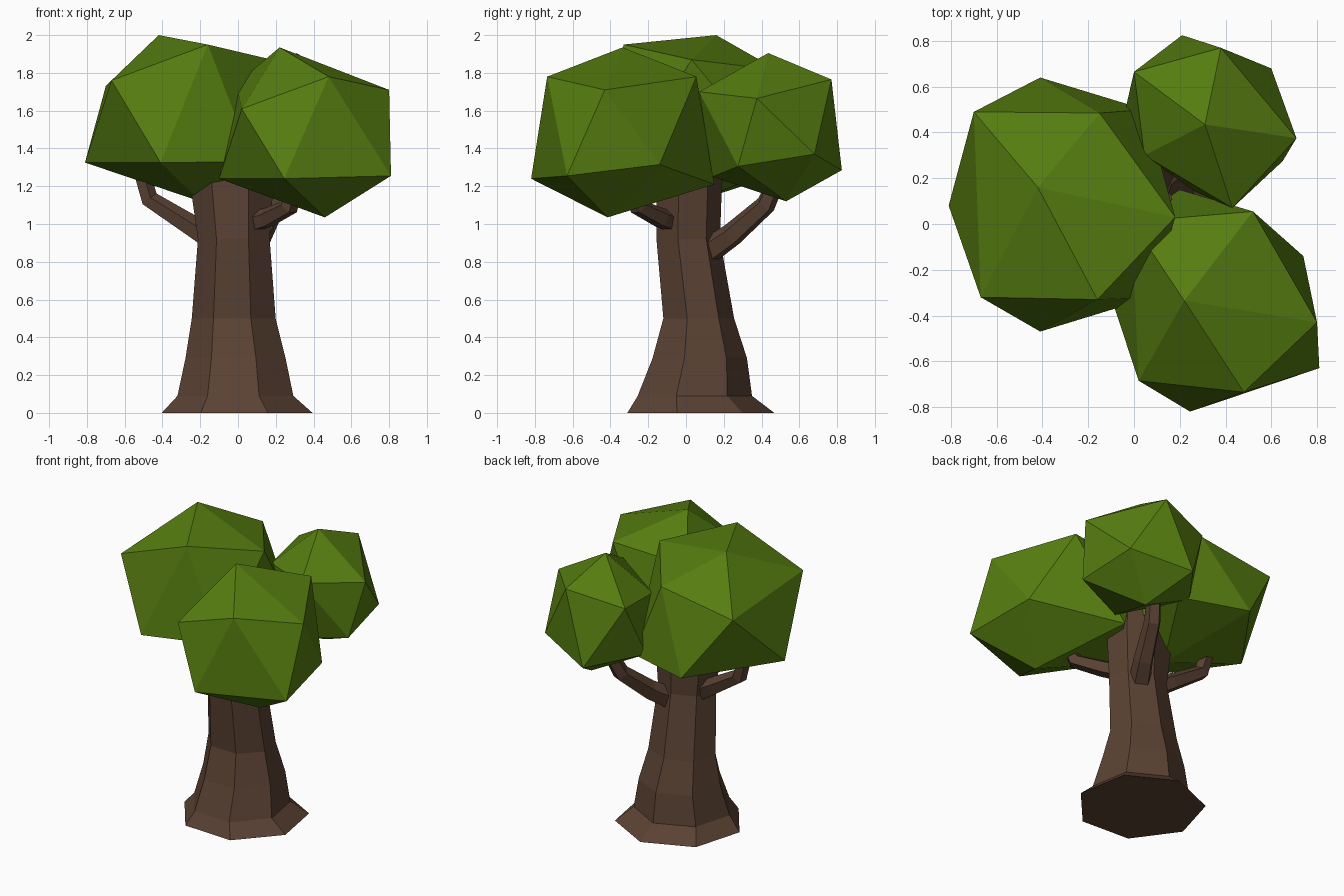
import bpy, bmesh, math
from mathutils import Vector

if "Cube" in bpy.data.objects:
    bpy.data.objects.remove(bpy.data.objects["Cube"])


def material(name, color):
    m = bpy.data.materials.new(name)
    m.diffuse_color = (*color, 1)
    m.use_nodes = True
    m.node_tree.nodes["Principled BSDF"].inputs["Base Color"].default_value = m.diffuse_color
    return m


BARK = material("brown bark", (0.102, 0.054, 0.033))
LEAF = material("green leaves", (0.093, 0.205, 0.005))


def finish(name, bm, mat):
    bmesh.ops.recalc_face_normals(bm, faces=bm.faces)
    me = bpy.data.meshes.new(name)
    bm.to_mesh(me)
    bm.free()
    me.materials.append(mat)
    ob = bpy.data.objects.new(name, me)
    bpy.context.collection.objects.link(ob)


def loft(name, rings, mat):
    """Skin a stack of equal-sized rings and cap both ends."""
    bm = bmesh.new()
    vr = [[bm.verts.new(p) for p in ring] for ring in rings]
    n = len(vr[0])
    for a, b in zip(vr, vr[1:]):
        for i in range(n):
            j = (i + 1) % n
            bm.faces.new((a[i], a[j], b[j], b[i]))
    bm.faces.new(vr[0][::-1])
    bm.faces.new(vr[-1])
    finish(name, bm, mat)


def branch(name, path, radii, sides=5):
    pts = [Vector(p) for p in path]
    rings = []
    for i, p in enumerate(pts):
        d = (pts[min(i + 1, len(pts) - 1)] - pts[max(i - 1, 0)]).normalized()
        side = d.cross(Vector((0, 0, 1))).normalized()
        up = side.cross(d)
        rings.append([p + radii[i] * (math.cos(t) * side + math.sin(t) * up)
                      for t in (2 * math.pi * k / sides + 0.3 for k in range(sides))])
    loft(name, rings, BARK)


def crown(name, top, upper, lower, bottom):
    """Uneven twenty-sided leaf clump: two poles and two rings of five."""
    bm = bmesh.new()
    for p in [top, *upper, *lower, bottom]:
        bm.verts.new(p)
    bmesh.ops.convex_hull(bm, input=bm.verts)
    finish(name, bm, LEAF)


# Seven-sided flared trunk: z, centre x, centre y, radius x, radius y
profile = [(0, 0, .063, .41, .405), (.09, -.01, .035, .315, .315),
           (.29, -.01, .063, .272, .26), (.5, -.02, .06, .228, .195),
           (.92, -.02, .005, .195, .175), (1.2, -.03, .01, .225, .18),
           (1.4, -.03, .02, .235, .19)]
angles = [math.radians(87 + 360 * k / 7) for k in range(7)]
loft("trunk", [[(cx + rx * math.cos(a), cy + ry * math.sin(a), z) for a in angles]
               for z, cx, cy, rx, ry in profile], BARK)

# Three bent branches
branch("left_branch", [(-.12, .03, .91), (-.25, .06, .99), (-.47, .09, 1.13), (-.53, .1, 1.34)],
       [.07, .06, .05, .045])
branch("front_branch", [(.04, -.04, 1.0), (.15, -.13, 1.03), (.27, -.25, 1.09), (.32, -.3, 1.28)],
       [.06, .055, .05, .045])
branch("back_branch", [(.03, .08, .83), (.12, .24, .94), (.2, .42, 1.1), (.25, .5, 1.28)],
       [.075, .065, .055, .045])

# Leaf clumps
crown("left_leaves", (-.42, .16, 2.0),
      [(-.7, .49, 1.73), (-.15, .485, 1.815), (.18, .03, 1.87), (-.16, -.33, 1.95), (-.67, -.32, 1.76)],
      [(-.41, .64, 1.31), (-.81, .08, 1.325), (-.41, -.47, 1.325), (.08, -.32, 1.33), (.05, .5, 1.3)],
      (-.2, .05, 1.12))
crown("front_leaves", (.22, -.335, 1.935),
      [(.02, -.685, 1.61), (.48, -.735, 1.78), (.8, -.43, 1.71), (.52, .055, 1.78), (-.01, .01, 1.74)],
      [(.245, -.82, 1.24), (.81, -.63, 1.255), (.74, -.14, 1.315), (.2, .15, 1.21), (-.1, -.32, 1.24)],
      (.46, -.415, 1.035))
crown("back_leaves", (.31, .435, 1.905),
      [(0, .665, 1.69), (.38, .77, 1.765), (.71, .375, 1.665), (.43, .07, 1.7), (.045, .3, 1.65)],
      [(.21, .825, 1.285), (.6, .68, 1.37), (.65, .275, 1.305), (.27, .14, 1.25), (-.04, .49, 1.32)],
      (.35, .53, 1.12))
